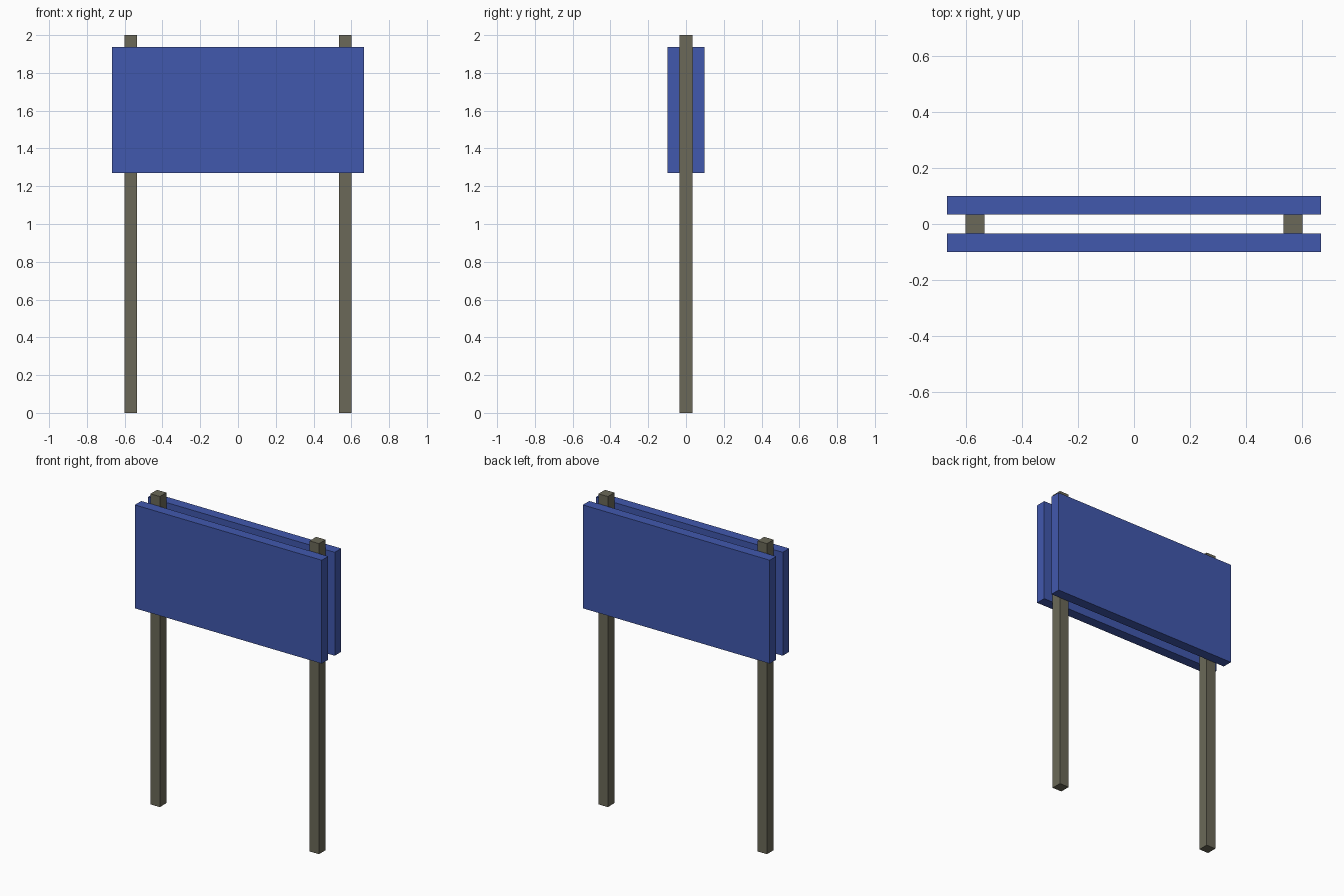
import bpy

cube = bpy.data.objects.get("Cube")
if cube:
    bpy.data.objects.remove(cube, do_unlink=True)


def material(name, rgb):
    mat = bpy.data.materials.new(name)
    mat.use_nodes = True
    color = (*rgb, 1.0)
    mat.diffuse_color = color
    mat.node_tree.nodes["Principled BSDF"].inputs["Base Color"].default_value = color
    return mat


def box(name, low, high, mat):
    """Flat-shaded box spanning two opposite corners."""
    center = [(a + b) / 2 for a, b in zip(low, high)]
    bpy.ops.mesh.primitive_cube_add(size=1, location=center)
    obj = bpy.context.object
    obj.name = name
    obj.scale = [b - a for a, b in zip(low, high)]
    bpy.ops.object.transform_apply(location=False, rotation=False, scale=True)
    obj.data.materials.append(mat)
    return obj


blue = material("panel blue", (0.053, 0.098, 0.42))
wood = material("post grey brown", (0.147, 0.141, 0.098))

# Two square posts
POST_X, POST_HALF = 0.567, 0.0335
for side, x in (("left", POST_X), ("right", -POST_X)):
    box(f"{side}_post", (x - POST_HALF, -POST_HALF, 0),
        (x + POST_HALF, POST_HALF, 2), wood)

# Sign panels fixed to the front and back of the posts
PANEL_HALF_WIDTH, PANEL_OUTER = 0.666, 0.099
for name, y0, y1 in (("front_panel", -PANEL_OUTER, -POST_HALF),
                     ("back_panel", POST_HALF, PANEL_OUTER)):
    box(name, (-PANEL_HALF_WIDTH, y0, 1.27), (PANEL_HALF_WIDTH, y1, 1.936), blue)
